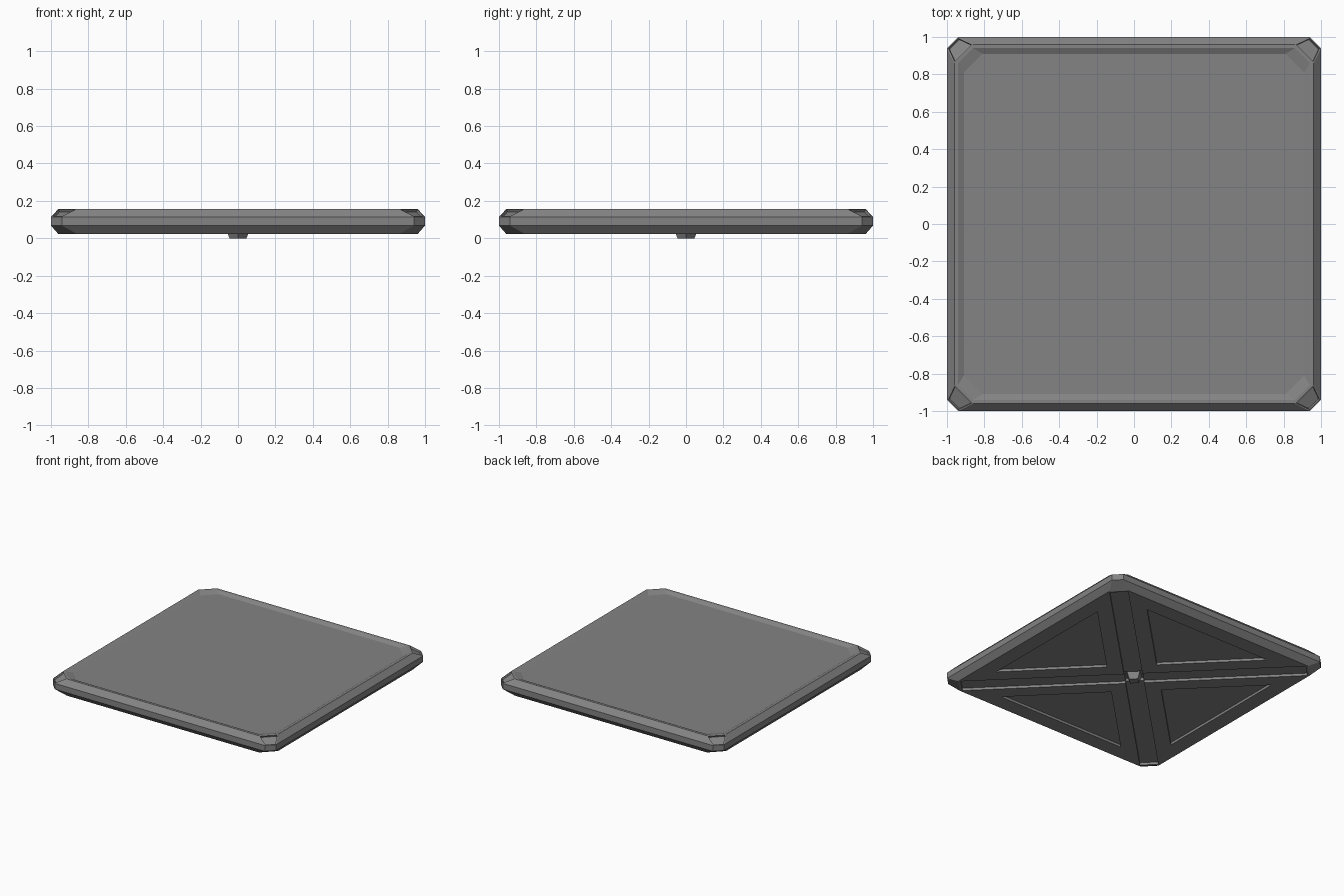
import bpy, bmesh, math
from mathutils import Matrix

if "Cube" in bpy.data.objects:
    bpy.data.objects.remove(bpy.data.objects["Cube"])

# Mid-grey finish for the whole tile
grey = bpy.data.materials.new("mid_grey")
grey.diffuse_color = (0.23, 0.23, 0.23, 1)
grey.use_nodes = True
grey.node_tree.nodes["Principled BSDF"].inputs["Base Color"].default_value = grey.diffuse_color


def make_object(name, bm):
    bmesh.ops.recalc_face_normals(bm, faces=bm.faces)
    me = bpy.data.meshes.new(name)
    bm.to_mesh(me)
    bm.free()
    me.materials.append(grey)
    ob = bpy.data.objects.new(name, me)
    bpy.context.collection.objects.link(ob)
    return ob


def octagon(h, cut, z):
    """Square of half width h with cut corners."""
    a = h - cut
    return [(h, -a, z), (h, a, z), (a, h, z), (-a, h, z),
            (-h, a, z), (-h, -a, z), (-a, -h, z), (a, -h, z)]


def loft(rings):
    bm = bmesh.new()
    vs = [[bm.verts.new(p) for p in r] for r in rings]
    n = len(rings[0])
    for a, b in zip(vs, vs[1:]):
        for i in range(n):
            j = (i + 1) % n
            bm.faces.new((a[i], a[j], b[j], b[i]))
    bm.faces.new(vs[0])
    bm.faces.new(vs[-1])
    bmesh.ops.recalc_face_normals(bm, faces=bm.faces)
    return bm


# Tile body: bevelled slab with a raised rim around a sunken top panel
bm = loft([octagon(0.96, 0.10, 0.022), octagon(1.0, 0.06, 0.068),
           octagon(1.0, 0.06, 0.115), octagon(0.96, 0.10, 0.157),
           octagon(0.94, 0.08, 0.157), octagon(0.91, 0.10, 0.142)])

# Recessed facets on the four upper corners
for f in list(bm.faces):
    c = f.calc_center_median()
    if 0.12 < c.z < 0.15 and min(abs(c.x), abs(c.y)) > 0.9:
        bmesh.ops.inset_region(bm, faces=[f], thickness=0.009)
        bmesh.ops.inset_region(bm, faces=[f], thickness=0.001, depth=-0.014)
body = make_object("tile_body", bm)

# Underside recesses as one cutter: diagonal cross channel and four pockets
DEPTH_Z, W, L = 0.042, 0.068, 1.27
bm = bmesh.new()
centre = bm.faces.new([bm.verts.new((x, y, DEPTH_Z))
                       for x, y in ((W, -W), (W, W), (-W, W), (-W, -W))])
corners = list(centre.verts)
for k in range(4):
    rot = Matrix.Rotation(k * math.pi / 2, 4, 'Z')
    a, b = corners[k], corners[(k + 1) % 4]
    p, q = [bm.verts.new((L, y, DEPTH_Z)) for y in (-W, W)]
    bmesh.ops.transform(bm, matrix=rot, verts=[p, q])
    bm.faces.new((a, p, q, b))
    tri = [bm.verts.new((x, y, DEPTH_Z)) for x, y in
           ((0.0, -0.26), (-0.575, -0.835), (0.575, -0.835))]
    # pockets sit between the channel arms
    bmesh.ops.transform(bm, matrix=Matrix.Rotation(-math.pi / 4, 4, 'Z') @ rot,
                        verts=tri)
    bm.faces.new(tri)
tops = list(bm.faces)
low = bmesh.ops.extrude_face_region(bm, geom=tops, use_keep_orig=True)["geom"]
bmesh.ops.translate(bm, vec=(0, 0, -0.05 - DEPTH_Z),
                    verts=[g for g in low if isinstance(g, bmesh.types.BMVert)])
bmesh.ops.recalc_face_normals(bm, faces=bm.faces)
# deeper square pit around the peg
bmesh.ops.inset_region(bm, faces=[centre], thickness=0.008)
bmesh.ops.translate(bm, vec=(0, 0, 0.02), verts=list(centre.verts))
bm.transform(Matrix.Rotation(math.pi / 4, 4, 'Z'))
cutter = make_object("underside_cutter", bm)
cutter.hide_render = True

m = body.modifiers.new("cut", 'BOOLEAN')
m.operation = 'DIFFERENCE'
m.solver = 'EXACT'
m.object = cutter

# Bake the cuts, then drop the cutter
dg = bpy.context.evaluated_depsgraph_get()
cut_mesh = bpy.data.meshes.new_from_object(body.evaluated_get(dg))
body.modifiers.clear()
body.data = cut_mesh
bpy.data.objects.remove(cutter, do_unlink=True)

# Tapered centre peg, set diagonally
bm = loft([[(r, 0, z), (0, r, z), (-r, 0, z), (0, -r, z)]
           for r, z in ((0.045, 0.0), (0.072, 0.065))])
make_object("centre_peg", bm)
